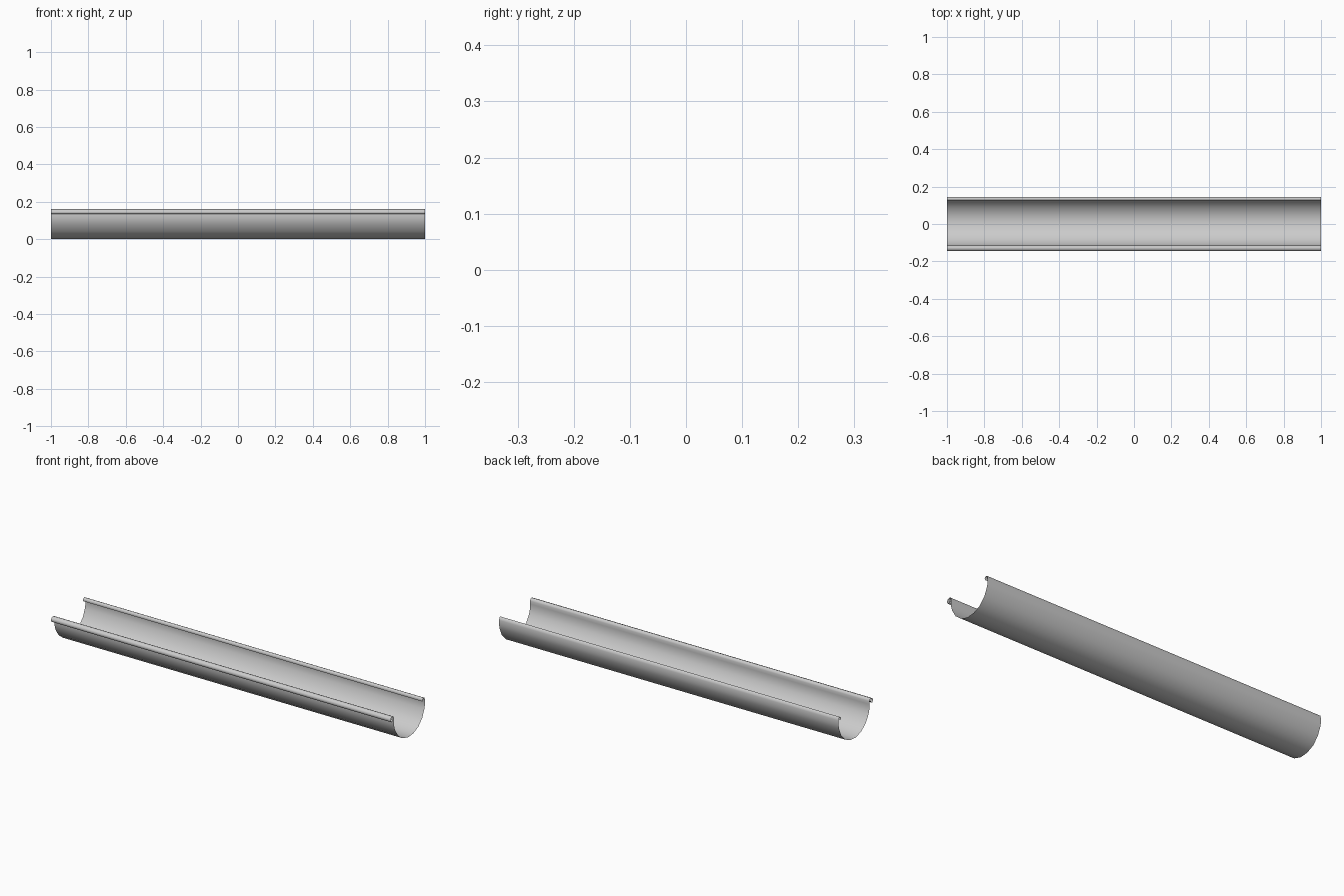
import bpy, bmesh

# Gutter cross-section (y, z): front rolled bead, trough, rear hooked lip
profile = [
    (-0.128, 0.145), (-0.130, 0.138), (-0.135, 0.134), (-0.140, 0.135),
    (-0.1445, 0.141), (-0.1445, 0.149), (-0.139, 0.157), (-0.128, 0.161),
    (-0.120, 0.158), (-0.116, 0.148), (-0.117, 0.132), (-0.116, 0.110),
    (-0.108, 0.083), (-0.083, 0.043), (-0.047, 0.015), (0.0, 0.0),
    (0.046, 0.004), (0.089, 0.023), (0.122, 0.058), (0.140, 0.099),
    (0.1445, 0.119), (0.1445, 0.145), (0.141, 0.158), (0.134, 0.161),
    (0.127, 0.157), (0.124, 0.150), (0.126, 0.143),
]

# Sweep the open sheet profile along the length
bm = bmesh.new()
left = [bm.verts.new((-1, y, z)) for y, z in profile]
right = [bm.verts.new((1, y, z)) for y, z in profile]
for i in range(len(profile) - 1):
    bm.faces.new((left[i], left[i + 1], right[i + 1], right[i]))
mesh = bpy.data.meshes.new("gutter")
bm.to_mesh(mesh)
bm.free()
gutter = bpy.data.objects.new("gutter", mesh)
bpy.context.collection.objects.link(gutter)

# Smooth rolled sheet metal
for p in mesh.polygons:
    p.use_smooth = True
